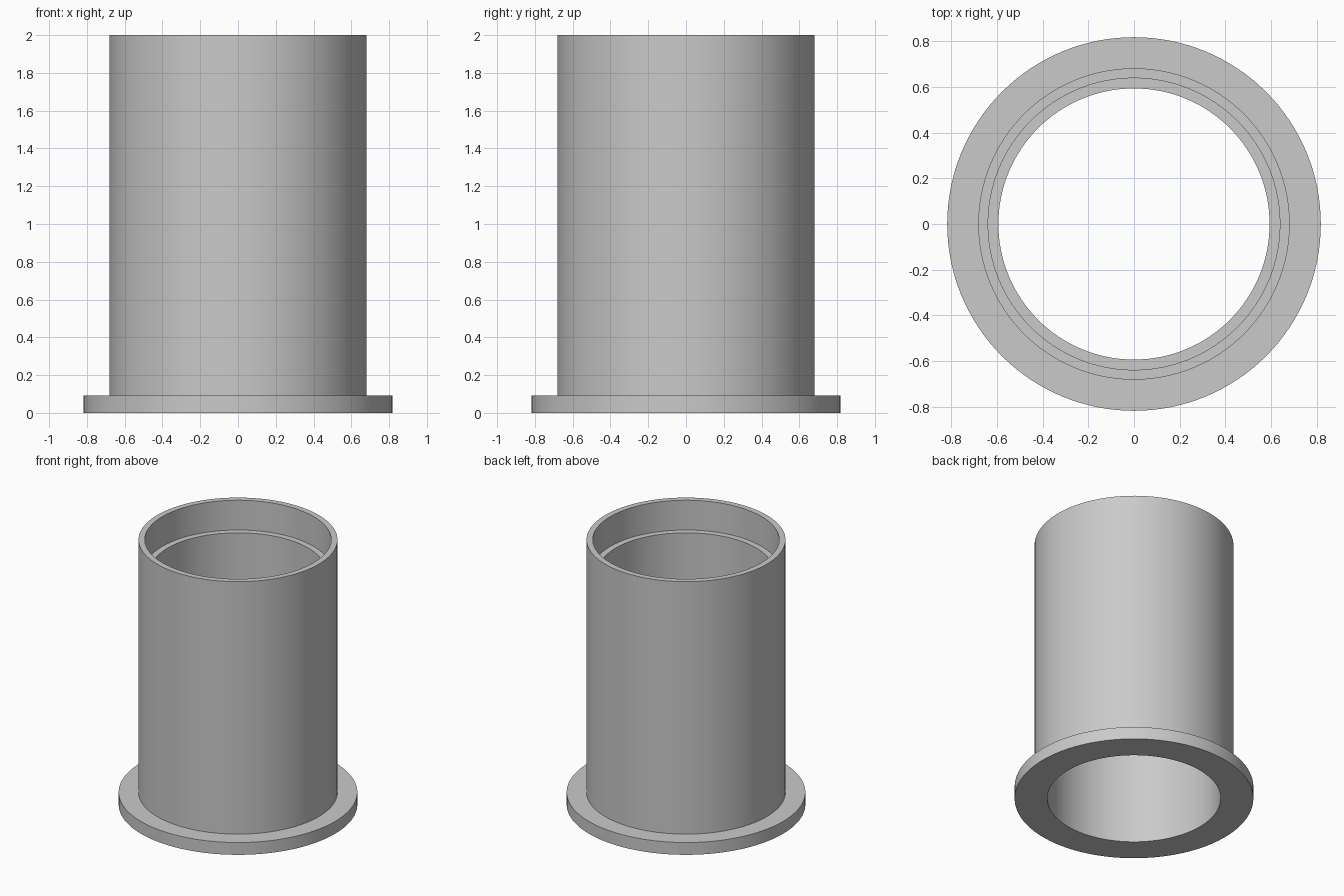
import bpy
import bmesh
import math

cube = bpy.data.objects.get("Cube")
if cube:
    bpy.data.objects.remove(cube, do_unlink=True)

SEGMENTS = 128

# Dimensions
FLANGE_R, FLANGE_TOP = 0.817, 0.093
TUBE_R, HEIGHT = 0.681, 2.0
BORE_R = 0.593
RECESS_R, RECESS_FLOOR = 0.638, 1.775

# Single grey material
grey = bpy.data.materials.new("plain_grey")
grey.use_nodes = True
colour = (0.59, 0.59, 0.59, 1)
grey.diffuse_color = colour
grey.node_tree.nodes["Principled BSDF"].inputs["Base Color"].default_value = colour


def lathe(name, profile):
    """Revolve a closed (radius, height) profile around the z axis."""
    bm = bmesh.new()
    verts = [bm.verts.new((r, 0, z)) for r, z in profile]
    edges = [bm.edges.new((v, verts[(i + 1) % len(verts)]))
             for i, v in enumerate(verts)]
    bmesh.ops.spin(bm, geom=verts + edges, cent=(0, 0, 0), axis=(0, 0, 1),
                   angle=math.tau, steps=SEGMENTS, use_merge=True)
    bmesh.ops.remove_doubles(bm, verts=bm.verts[:], dist=0.0001)
    bmesh.ops.recalc_face_normals(bm, faces=bm.faces[:])
    mesh = bpy.data.meshes.new(name)
    bm.to_mesh(mesh)
    bm.free()
    mesh.materials.append(grey)
    obj = bpy.data.objects.new(name, mesh)
    bpy.context.collection.objects.link(obj)
    bpy.ops.object.select_all(action="DESELECT")
    obj.select_set(True)
    bpy.context.view_layer.objects.active = obj
    bpy.ops.object.shade_smooth_by_angle(angle=math.radians(30))
    return obj


# Flanged sleeve with a through bore and a wider recess at the top
lathe("flanged_sleeve", [
    (BORE_R, 0), (FLANGE_R, 0), (FLANGE_R, FLANGE_TOP),
    (TUBE_R, FLANGE_TOP), (TUBE_R, HEIGHT), (RECESS_R, HEIGHT),
    (RECESS_R, RECESS_FLOOR), (BORE_R, RECESS_FLOOR),
])
